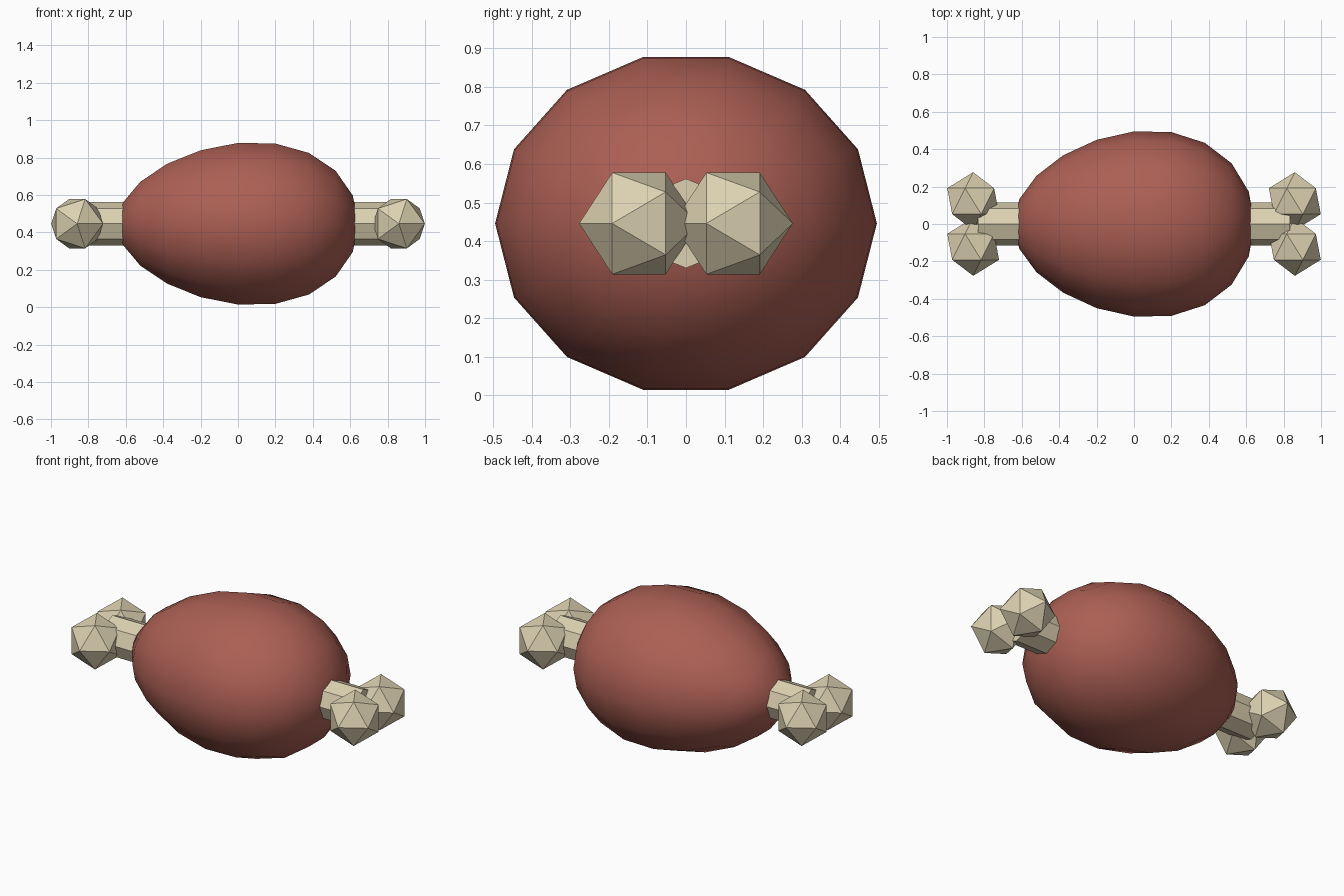
import bpy, bmesh, math
from mathutils import Matrix, Vector

if "Cube" in bpy.data.objects:
    bpy.data.objects.remove(bpy.data.objects["Cube"])

MID_Z = 0.446


def make_material(name, color):
    mat = bpy.data.materials.new(name)
    mat.use_nodes = True
    mat.diffuse_color = color
    mat.node_tree.nodes["Principled BSDF"].inputs["Base Color"].default_value = color
    return mat


def add_object(name, bm, mat, location, smooth=False):
    mesh = bpy.data.meshes.new(name)
    for face in bm.faces:
        face.smooth = smooth
    bm.to_mesh(mesh)
    bm.free()
    mesh.materials.append(mat)
    obj = bpy.data.objects.new(name, mesh)
    obj.location = location
    bpy.context.collection.objects.link(obj)
    return obj


meat_red = make_material("meat red", (0.41, 0.115, 0.088, 1))
bone_cream = make_material("bone cream", (0.72, 0.64, 0.44, 1))

# Meat: sphere lying along x, fatter towards +x
bm = bmesh.new()
bmesh.ops.create_uvsphere(bm, u_segments=14, v_segments=10, radius=1)
for v in bm.verts:
    x = v.co.z * 0.645
    taper = 1 + 0.22 * x
    v.co = Vector((x, v.co.y * 0.495 * taper, -v.co.x * 0.443 * taper))
add_object("meat", bm, meat_red, (0, 0, MID_Z), smooth=True)

# Bone shaft: eight-sided bar through the meat
bm = bmesh.new()
bmesh.ops.create_cone(bm, cap_ends=True, segments=8, radius1=0.116, radius2=0.116,
                      depth=1.67, matrix=Matrix.Rotation(math.pi / 2, 4, "Y"))
add_object("bone_shaft", bm, bone_cream, (0, 0, MID_Z))

# Bone knobs: a pair of faceted balls at each end
for side, x in (("left", 0.86), ("right", -0.86)):
    for place, y in (("front", -0.122), ("back", 0.122)):
        bm = bmesh.new()
        bmesh.ops.create_icosphere(bm, subdivisions=1, radius=0.155,
                                   matrix=Matrix.Rotation(math.pi / 2, 4, "X"))
        add_object(f"bone_knob_{side}_{place}", bm, bone_cream, (x, y, MID_Z))
